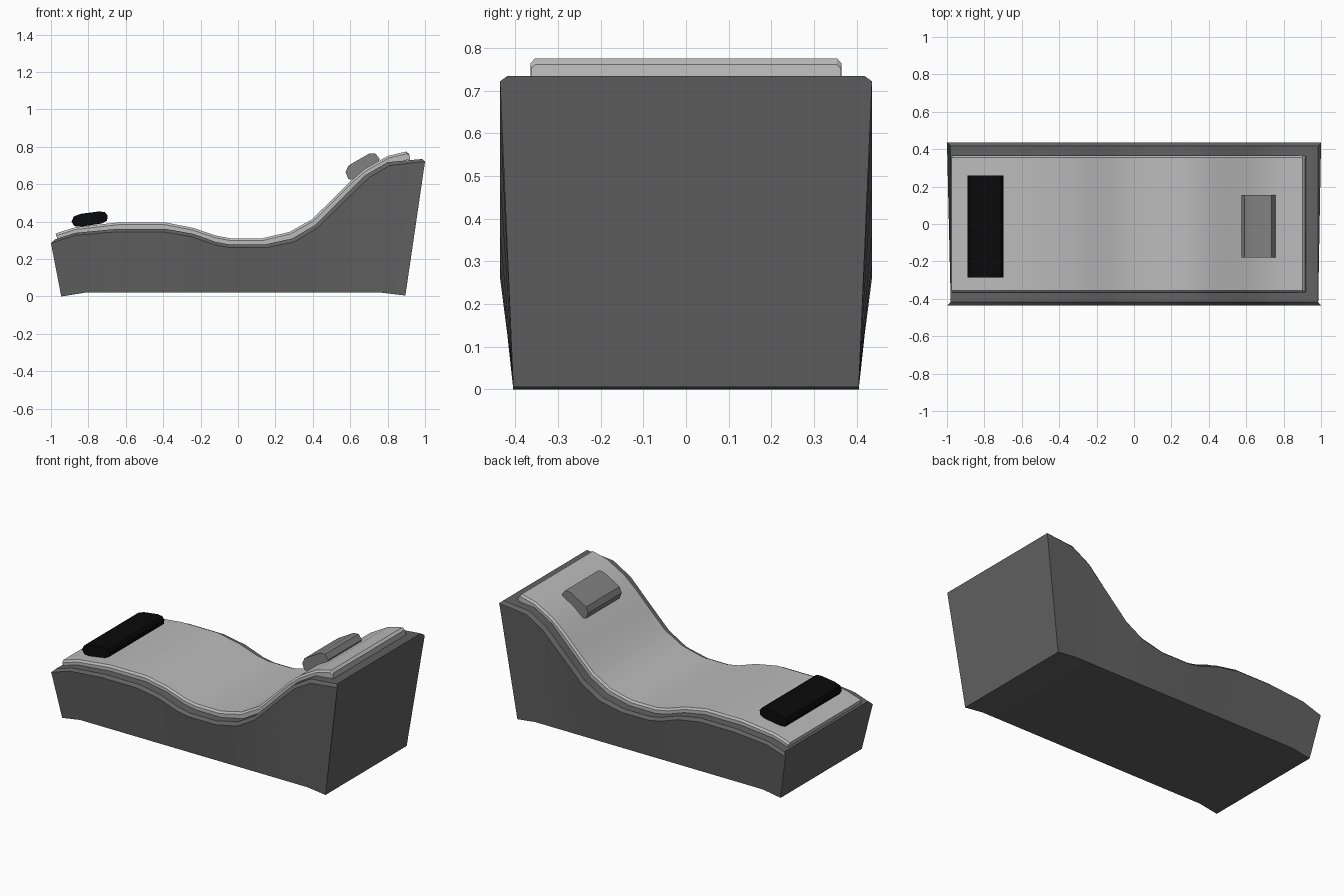
import bpy, bmesh, math

if "Cube" in bpy.data.objects:
    bpy.data.objects.remove(bpy.data.objects["Cube"])


def finish(name, bm, color, smooth=True):
    bmesh.ops.recalc_face_normals(bm, faces=bm.faces[:])
    me = bpy.data.meshes.new(name)
    bm.to_mesh(me)
    bm.free()
    ob = bpy.data.objects.new(name, me)
    bpy.context.collection.objects.link(ob)
    mat = bpy.data.materials.new(name + "_colour")
    mat.diffuse_color = (color, color, color, 1)
    mat.use_nodes = True
    mat.node_tree.nodes["Principled BSDF"].inputs["Base Color"].default_value = mat.diffuse_color
    me.materials.append(mat)
    if smooth:
        bpy.ops.object.select_all(action='DESELECT')
        ob.select_set(True)
        bpy.context.view_layer.objects.active = ob
        bpy.ops.object.shade_smooth_by_angle(angle=math.radians(30))
    return ob


def loft(name, stations, color):
    """Skin closed cross-sections (lists of points) and cap both ends."""
    bm = bmesh.new()
    rings = [[bm.verts.new(p) for p in s] for s in stations]
    n = len(rings[0])
    for a, b in zip(rings, rings[1:]):
        for i in range(n):
            j = (i + 1) % n
            bm.faces.new((a[i], a[j], b[j], b[i]))
    bm.faces.new(rings[0])
    bm.faces.new(rings[-1])
    return finish(name, bm, color)


def mirrored(half):
    return half + [(x, -y, z) for x, y, z in reversed(half)]


# Base: wavy rim, chamfered upper edge, sides and ends tapering to the floor
rim = [(-1, .285), (-.87, .327), (-.65, .346), (-.40, .346), (-.25, .32),
       (-.12, .275), (-.04, .261), (.15, .261), (.30, .292), (.42, .363),
       (.55, .49), (.70, .635), (.81, .70), (1.0, .722)]
top = [(-.98, .305), (-.87, .34), (-.64, .362), (-.39, .362), (-.24, .335),
       (-.12, .292), (-.04, .277), (.14, .277), (.29, .31), (.41, .38),
       (.53, .498), (.68, .648), (.80, .718), (.91, .742), (.985, .735)]
top.pop(-2)
floor = [(-.945, 0), (-.82, .02), (-.62, .02), (-.38, .02), (-.24, .02),
         (-.12, .02), (-.04, .02), (.14, .02), (.28, .02), (.39, .02),
         (.50, .02), (.64, .02), (.77, .02), (.895, .005)]
loft("base", [mirrored([(t[0], .418, t[1]), (r[0], .436, r[1]), (f[0], .405, f[1])])
              for t, r, f in zip(top, rim, floor)], .12)

# Seat pad: follows the wave, chamfered along its upper edge
pad = [(-.975, .337), (-.87, .37), (-.64, .396), (-.39, .396), (-.24, .367),
       (-.12, .326), (-.04, .311), (.13, .311), (.275, .345), (.395, .412),
       (.50, .515), (.60, .615), (.68, .683), (.80, .751), (.90, .775)]


def pad_section(x, z, tx, tz, low):
    # low = how far the lower edge sits along the surface normal
    return mirrored([(x, .355, z), (x + tz * .012, .365, z - tx * .012),
                     (x + tz * low, .365, z - tx * low)])


sections = []
for i, (x, z) in enumerate(pad):
    a, b = pad[max(i - 1, 0)], pad[min(i + 1, len(pad) - 1)]
    d = math.hypot(b[0] - a[0], b[1] - a[1])
    tx, tz = (b[0] - a[0]) / d, (b[1] - a[1]) / d
    sections.append(pad_section(x, z, tx, tz, .045))
# rounded nose at the head end
sections.append(mirrored([(.915, .353, .762), (.918, .363, .752), (.92, .363, .725)]))
loft("seat_pad", sections, .5)


# Cushions: many-sided outlines extruded across the width
def cushion(name, outline, y0, y1, color):
    loft(name, [[(x, y, z) for x, z in outline] for y in (y0, y1)], color)


cushion("foot_cushion", [(-.89, .40), (-.878, .428), (-.84, .442), (-.74, .455),
                         (-.71, .45), (-.697, .432), (-.70, .405), (-.73, .39),
                         (-.84, .373), (-.875, .376)], -.285, .26, .003)
cushion("head_cushion", [(.575, .665), (.59, .70), (.70, .763), (.735, .765),
                         (.757, .735), (.745, .70), (.63, .62), (.59, .628)],
        -.18, .155, .22)
